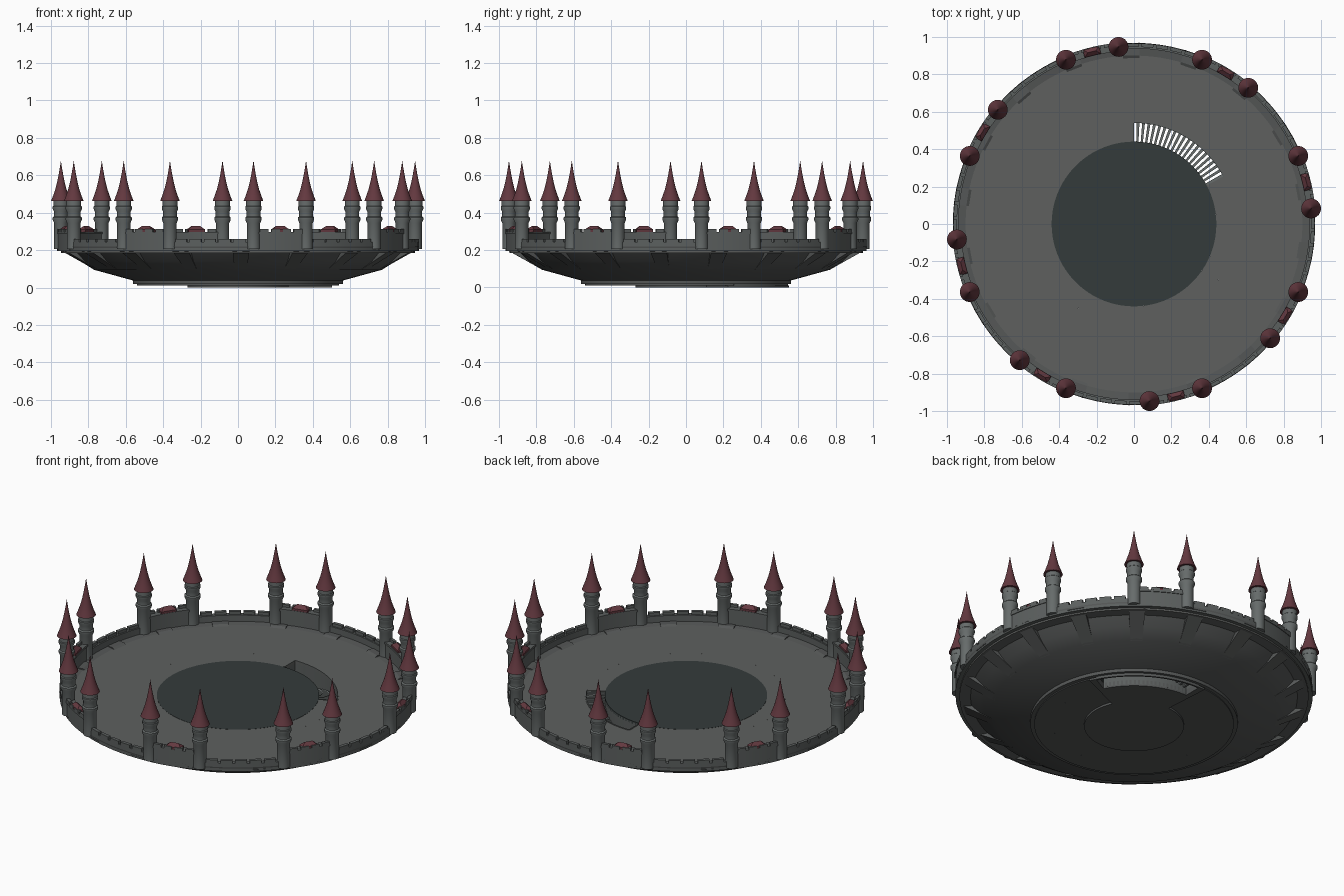
import bpy, bmesh, math
from math import cos, sin, radians, pi

if "Cube" in bpy.data.objects:
    bpy.data.objects.remove(bpy.data.objects["Cube"])


def material(name, rgb):
    m = bpy.data.materials.new(name)
    m.diffuse_color = (*rgb, 1)
    m.use_nodes = True
    m.node_tree.nodes["Principled BSDF"].inputs["Base Color"].default_value = m.diffuse_color
    return m


STONE = material("tower stone", (0.135, 0.15, 0.148))
WALL = material("wall stone", (0.105, 0.115, 0.113))
FLOOR = material("floor stone", (0.112, 0.117, 0.114))
UNDER = material("underside stone", (0.09, 0.095, 0.094))
DARK = material("dark slate", (0.034, 0.043, 0.043))
RED = material("maroon roof", (0.125, 0.04, 0.05))


def finish(bm, name, mat, angle=35, recalc=True):
    bmesh.ops.remove_doubles(bm, verts=bm.verts, dist=1e-5)
    if recalc:
        bmesh.ops.recalc_face_normals(bm, faces=bm.faces)
    me = bpy.data.meshes.new(name)
    bm.to_mesh(me)
    bm.free()
    me.materials.append(mat)
    me.shade_smooth()
    me.set_sharp_from_angle(angle=radians(angle))
    ob = bpy.data.objects.new(name, me)
    bpy.context.scene.collection.objects.link(ob)
    return ob


def lathe(name, profile, seg, mat, angle=35):
    """Spin (radius, z) points, listed bottom to top, round the z axis."""
    bm = bmesh.new()
    rings = [[bm.verts.new((r * cos(2 * pi * j / seg), r * sin(2 * pi * j / seg), z))
              for j in range(seg)] for r, z in profile]
    for a, b in zip(rings, rings[1:]):
        for j in range(seg):
            k = (j + 1) % seg
            bm.faces.new((a[j], a[k], b[k], b[j]))
    return finish(bm, name, mat, angle, recalc=False)


def arc(bm, r0, r1, z0, z1, a0=0, a1=360, step=3.0):
    """Curved block between two radii, two heights and two angles."""
    n = max(1, round((a1 - a0) / step))
    full = abs(a1 - a0 - 360) < 1e-6
    secs = []
    for i in range(n if full else n + 1):
        t = radians(a0 + (a1 - a0) * i / n)
        secs.append([bm.verts.new((r * cos(t), r * sin(t), z))
                     for r, z in ((r0, z0), (r1, z0), (r1, z1), (r0, z1))])
    for i in range(n):
        p, q = secs[i], secs[(i + 1) % len(secs)]
        for k in range(4):
            l = (k + 1) % 4
            bm.faces.new((p[k], p[l], q[l], q[k]))
    if not full:
        bm.faces.new(secs[0])
        bm.faces.new(secs[-1][::-1])


def arcs(name, mat, blocks):
    bm = bmesh.new()
    for b in blocks:
        arc(bm, *b)
    return finish(bm, name, mat)


def copies(ob, angles, radius=0):
    """Repeat an object round the centre, sharing its mesh."""
    for i, a in enumerate(angles):
        o = ob if i == 0 else ob.copy()
        if i:
            bpy.context.scene.collection.objects.link(o)
        t = radians(a)
        o.location = (radius * cos(t), radius * sin(t), 0)
        o.rotation_euler = (0, 0, t)


S0, S1 = 28, 90  # stairwell angles

# Floor with the stairwell left open, and the dark central disc
arcs("courtyard_floor", FLOOR, [(0.54, 0.945, 0.185, 0.2), (0.44, 0.54, 0.185, 0.2, S1, S0 + 360)])
arcs("central_disc", DARK, [(0.001, 0.44, 0.185, 0.201)])

# Bowl: lower cone, then panels recessed beneath the rim
lathe("bowl_underside", [(0.555, 0.036), (0.77, 0.095), (0.84, 0.14), (0.90, 0.2),
                         (0.965, 0.208), (0.968, 0.22)], 120, UNDER, 20)

# Bottom plate and lower landing, both open beneath the stairs
arcs("bottom_plate", UNDER, [(0.001, 0.44, 0.012, 0.035), (0.54, 0.562, 0.018, 0.04),
                             (0.44, 0.54, 0.012, 0.035, S1, S0 + 360)])
arcs("lower_landing", UNDER, [(0.001, 0.27, 0, 0.012), (0.27, 0.44, 0, 0.012, 24, 94),
                              (0.54, 0.55, 0, 0.012, 24, 94),
                              (0.44, 0.54, 0, 0.012, 24, S0), (0.44, 0.54, 0, 0.012, S1, 94)])

# Stairwell walls, rails and treads
arcs("stairwell_walls", WALL, [(0.435, 0.44, 0.01, 0.195, S0, S1), (0.54, 0.546, 0.01, 0.203, S0, S1),
                               (0.44, 0.54, 0.03, 0.203, S1, S1 + 0.8)])
N = 20
pitch = (S1 - S0) / N
arcs("stair_treads", STONE, [(0.44, 0.54, 0.185 - 0.0075 * i, 0.195 - 0.0075 * i,
                              S0 + pitch * i, S0 + pitch * (i + 0.5)) for i in range(N)])

# Sloping ribs under the rim
bm = bmesh.new()
side = []
for y in (-1, 1):
    side.append([bm.verts.new((r, y * w, z)) for r, z, w in
                 ((0.765, 0.093, 0.032), (0.968, 0.207, 0.047), (0.90, 0.208, 0.045), (0.80, 0.15, 0.034))])
bm.faces.new(side[0])
bm.faces.new(side[1][::-1])
for k in range(4):
    l = (k + 1) % 4
    bm.faces.new((side[0][k], side[0][l], side[1][l], side[1][k]))
copies(finish(bm, "rim_rib", UNDER, 10), [11 + 20 * i for i in range(18)])

# Low wall all round, with wide merlons between the tower pairs
low = [(0.938, 0.966, 0.195, 0.242)]
for k in range(8):
    for i in range(5):
        a = 22.5 + 45 * k + 2.2 + 4.7 * i
        low.append((0.946, 0.966, 0.242, 0.26, a, a + 3.8, 1.9))
arcs("low_wall", WALL, low)

# Raised wall inside each tower pair, with a walkway lip and merlons
tall = []
for k in range(8):
    a = 5 + 45 * k
    tall += [(0.93, 0.968, 0.195, 0.296, a + 1, a + 16.5),
             (0.925, 0.972, 0.286, 0.298, a + 1, a + 16.5)]
    for i in range(4):
        b = a + 1.9 + 3.7 * i
        tall.append((0.955, 0.972, 0.296, 0.313, b, b + 2.7, 1.4))
arcs("raised_wall", WALL, tall)

# Small hipped roof on each raised wall
bm = bmesh.new()
base = [bm.verts.new((x, y, 0.298)) for x, y in ((-0.022, -0.045), (0.022, -0.045), (0.022, 0.045), (-0.022, 0.045))]
eave = [bm.verts.new((v.co.x, v.co.y, 0.31)) for v in base]
r0, r1 = bm.verts.new((0, -0.022, 0.33)), bm.verts.new((0, 0.022, 0.33))
bm.faces.new(base[::-1])
for k in range(4):
    l = (k + 1) % 4
    bm.faces.new((base[k], base[l], eave[l], eave[k]))
bm.faces.new((eave[0], eave[1], r0))
bm.faces.new((eave[2], eave[3], r1))
bm.faces.new((eave[1], eave[2], r1, r0))
bm.faces.new((eave[3], eave[0], r0, r1))
copies(finish(bm, "wall_roof", RED, 10), [13.75 + 45 * k for k in range(8)], 0.948)

# Sixteen towers in pairs, each with a concave spire
spots = [a + 45 * k for k in range(8) for a in (5, 22.5)]
tower = lathe("tower", [(0.001, 0.205), (0.036, 0.205), (0.036, 0.345), (0.044, 0.362), (0.044, 0.374),
                        (0.037, 0.38), (0.037, 0.405), (0.044, 0.42), (0.044, 0.432),
                        (0.040, 0.436), (0.040, 0.466)], 24, STONE)
copies(tower, spots, 0.95)
spire = lathe("tower_spire", [(0.001, 0.462), (0.053, 0.462), (0.042, 0.49), (0.030, 0.525), (0.020, 0.565),
                              (0.011, 0.61), (0.005, 0.645), (0.0003, 0.677)], 24, RED)
copies(spire, spots, 0.95)
